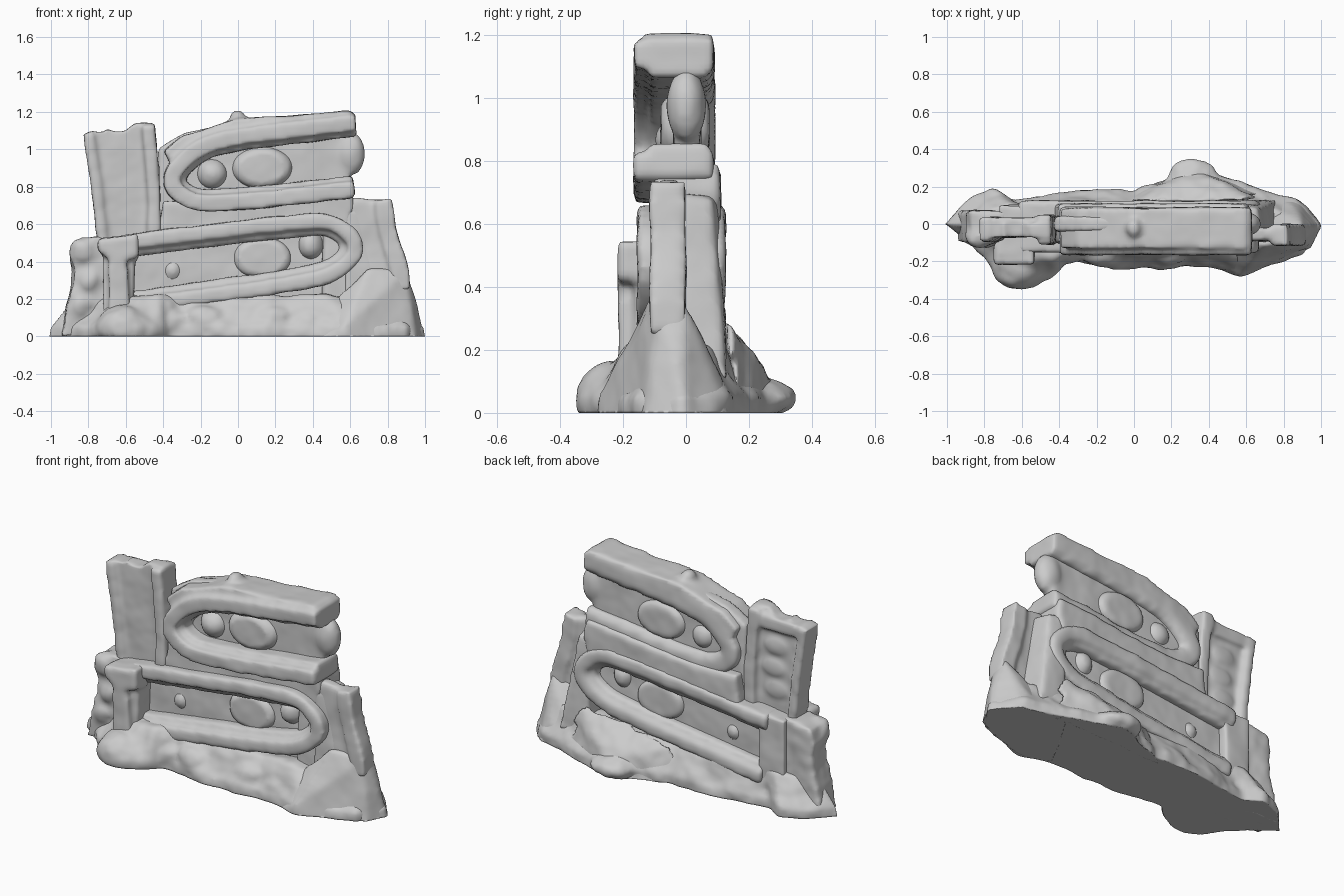
import bpy, bmesh
from mathutils import Vector, noise

cube = bpy.data.objects.get("Cube")
if cube:
    bpy.data.objects.remove(cube, do_unlink=True)

stone = bpy.data.materials.new("grey stone")
stone.use_nodes = True
GREY = (0.6, 0.6, 0.6, 1)
stone.diffuse_color = GREY
stone.node_tree.nodes["Principled BSDF"].inputs["Base Color"].default_value = GREY


def weather(name, bm, rough=0.006, soft=5, voxel=0.016):
    """Turn blocky geometry into worn stone: fuse, soften, roughen, flatten at the ground."""
    bmesh.ops.recalc_face_normals(bm, faces=bm.faces)
    mesh = bpy.data.meshes.new(name)
    bm.to_mesh(mesh)
    bm.free()
    obj = bpy.data.objects.new(name, mesh)
    bpy.context.collection.objects.link(obj)
    remesh = obj.modifiers.new("fuse", 'REMESH')
    remesh.mode = 'VOXEL'
    remesh.voxel_size = voxel
    smooth = obj.modifiers.new("soften", 'SMOOTH')
    smooth.iterations = soft
    smooth.factor = 0.5
    graph = bpy.context.evaluated_depsgraph_get()
    worn = bpy.data.meshes.new_from_object(obj.evaluated_get(graph))
    obj.modifiers.clear()
    # Roughen in bmesh, where the normals stay fixed while the vertices move
    bm = bmesh.new()
    bm.from_mesh(worn)
    for v in bm.verts:
        bump = noise.noise(v.co * 7) + 0.3 * noise.noise(v.co * 18)
        v.co += v.normal * (rough * bump)
        v.co.z = max(v.co.z, 0)
    for f in bm.faces:
        f.smooth = True
    bm.to_mesh(worn)
    bm.free()
    worn.materials.clear()
    worn.materials.append(stone)
    obj.data = worn
    bpy.data.meshes.remove(mesh)


def slab(bm, outline, y0, y1):
    """Front outline (x, z) given thickness along y."""
    front = [bm.verts.new((x, y0, z)) for x, z in outline]
    back = [bm.verts.new((x, y1, z)) for x, z in outline]
    bm.faces.new(front)
    bm.faces.new(back[::-1])
    n = len(outline)
    for i in range(n):
        j = (i + 1) % n
        bm.faces.new((front[i], back[i], back[j], front[j]))


def rounded(path, rounds=2):
    """Cut the corners of an open path."""
    pts = [Vector(p) for p in path]
    for _ in range(rounds):
        out = [pts[0]]
        for a, b in zip(pts, pts[1:]):
            out += [a.lerp(b, 0.25), a.lerp(b, 0.75)]
        pts = out + [pts[-1]]
    return pts


def band(bm, path, half, y0, y1, shift=0):
    """Bar with a box section that follows a rounded path in the front plane."""
    pts = rounded(path)
    left, right = [], []
    for i, p in enumerate(pts):
        d = (pts[min(i + 1, len(pts) - 1)] - pts[max(i - 1, 0)]).normalized()
        side = Vector((-d.y, d.x))
        left.append(p + side * (shift + half))
        right.append(p + side * (shift - half))
    slab(bm, left + right[::-1], y0, y1)


def hull(bm, points):
    verts = [bm.verts.new(p) for p in points]
    bmesh.ops.convex_hull(bm, input=verts)


def boulder(bm, centre, size):
    made = bmesh.ops.create_icosphere(bm, subdivisions=3, radius=1)
    for v in made["verts"]:
        v.co = Vector([a * b for a, b in zip(v.co, size)]) + Vector(centre)


# Rocky base: footprint stepped inward as it rises
footprint = [(-1.01, 0), (-.86, .15), (-.76, .19), (-.64, .13), (-.2, .19), (0, .17), (.2, .25),
             (.32, .3), (.5, .25), (.7, .18), (.87, .13), (1.01, -.01), (.9, -.16), (.57, -.27),
             (.4, -.23), (0, -.24), (-.35, -.21), (-.47, -.3), (-.6, -.33), (-.72, -.28), (-.8, -.18)]
bm = bmesh.new()
rings = []
for z, sx, sy in [(-.03, 1, 1), (.05, 1, 1), (.1, .95, .84), (.17, .9, .7), (.22, .87, .56)]:
    rings.append([bm.verts.new((x * sx, y * sy, z)) for x, y in footprint])
for low, high in zip(rings, rings[1:]):
    for i in range(len(low)):
        j = (i + 1) % len(low)
        bm.faces.new((low[i], low[j], high[j], high[i]))
bm.faces.new(rings[0])
bm.faces.new(rings[-1])
boulder(bm, (-.6, -.2, .04), (.17, .15, .13))
boulder(bm, (.32, .25, .05), (.14, .1, .06))
for i in range(5):
    boulder(bm, (-.35 + i * .18, -.15, .06 + .03 * (i % 2)), (.12, .07, .08))
weather("rocky_base", bm, rough=0.018)

# Sloped rock masses leaning on the wall
bm = bmesh.new()
hull(bm, [(.38, -.22, -.03), (.57, -.29, -.03), (.57, -.28, .05), (.95, -.13, -.03), (1.01, 0, -.03),
          (.88, .14, -.03), (.6, .17, -.03), (.47, -.14, .16), (.7, -.11, .37), (.9, -.09, .35),
          (.9, 0, .35), (.97, -.03, .14), (.84, .11, .12)])
weather("right_buttress", bm)
bm = bmesh.new()
hull(bm, [(-.1, .13, -.03), (.2, .26, -.03), (.32, .32, -.03), (.34, .29, .08), (.5, .25, -.03),
          (.7, .17, -.03), (.3, .19, .2), (0, .12, .2), (.34, .11, .27), (.62, .13, .3)])
weather("back_rock", bm, rough=0.015)

# Solid mass that fills in around the lower frame's point
bm = bmesh.new()
hull(bm, [(.57, -.1, .1), (.57, .13, .1), (.78, -.09, .1), (.76, .13, .1), (.57, -.1, .68), (.57, .1, .69),
          (.68, -.08, .7), (.66, .08, .68), (.73, -.08, .4), (.71, .1, .4)])
weather("point_backing", bm)

# Left end of the ruin
bm = bmesh.new()
slab(bm, [(-.95, 0), (-.91, .18), (-.88, .34), (-.9, .42), (-.88, .51), (-.7, .54), (-.58, .5), (-.55, 0)], -.1, .07)
for x, z in [(-.83, .45), (-.8, .3), (-.83, .16)]:
    boulder(bm, (x, -.06, z), (.08, .065, .08))
weather("left_end_wall", bm, rough=0.015)

# Right wing with a thick end rib
bm = bmesh.new()
slab(bm, [(.45, .05), (.45, .66), (.62, .74), (.8, .73), (.84, .55), (.9, .36), (.9, .05)], -.09, -.02)
band(bm, [(.78, .735), (.8, .55), (.87, .36), (.88, .25)], .045, -.115, 0)
weather("right_wing", bm)

# Recessed panels and the band of wall between the two frames
bm = bmesh.new()
slab(bm, [(-.6, .12), (-.6, .5), (.4, .62), (.62, .48), (.4, .1)], -.05, .05)
weather("lower_panel", bm)
bm = bmesh.new()
slab(bm, [(-.43, .55), (-.43, 1.0), (-.28, 1.09), (0, 1.15), (.58, 1.17), (.6, .7)], -.04, .045)
boulder(bm, (.6, 0, .98), (.08, .065, .12))
weather("upper_panel", bm)
bm = bmesh.new()
slab(bm, [(-.43, .53), (-.4, .72), (-.1, .72), (.6, .8), (.62, .7), (.58, .56), (.38, .6)], -.1, .11)
weather("middle_wall", bm)

# Pointed frames: a proud outer rim with a lower inner step
lower = [(-.62, .5), (.36, .62), (.53, .61), (.66, .48), (.55, .35), (.38, .29), (-.58, .16)]
bm = bmesh.new()
band(bm, lower, .042, -.155, .125)
band(bm, lower, .04, -.11, .095, shift=-.04)
weather("lower_frame", bm, soft=4)

upper = [(.63, 1.14), (-.02, 1.07), (-.24, 1.0), (-.39, .83), (-.25, .71), (-.05, .71), (.62, .785)]
bm = bmesh.new()
band(bm, upper, .045, -.165, .09)
band(bm, upper, .04, -.115, .07, shift=.035)
slab(bm, [(-.36, .92), (-.4, .99), (-.3, 1.07), (-.2, 1.1), (0, 1.165), (.3, 1.18), (.6, 1.205),
          (.63, 1.12), (0, 1.07), (-.2, 1.02)], -.13, .085)
boulder(bm, (0, -.02, 1.17), (.04, .05, .04))
weather("upper_frame", bm, soft=4)

# Column and beam at the left of the lower frame
bm = bmesh.new()
slab(bm, [(-.72, .05), (-.72, .53), (-.53, .55), (-.55, .4), (-.56, .05)], -.16, .1)
slab(bm, [(-.75, .46), (-.75, .52), (-.53, .55), (-.53, .42), (-.68, .4)], -.22, -.1)
slab(bm, [(-.69, .1), (-.69, .45), (-.6, .45), (-.57, .1)], -.215, -.1)
weather("left_column", bm, soft=3)

# Broken tower: thin panel between two rims
bm = bmesh.new()
slab(bm, [(-.73, .48), (-.82, 1.08), (-.78, 1.1), (-.72, 1.08), (-.7, 1.11), (-.62, 1.09), (-.55, 1.14),
          (-.46, 1.14), (-.42, .9), (-.42, .48)], -.07, .005)
band(bm, [(-.72, .48), (-.75, .75), (-.8, 1.09)], .028, -.095, .04)
band(bm, [(-.45, .48), (-.45, .8), (-.48, 1.13)], .035, -.11, .05)
slab(bm, [(-.78, 1.02), (-.78, 1.09), (-.46, 1.11), (-.46, 1.02)], -.07, .035)
for i in range(3):
    boulder(bm, (-.61 + .02 * (i % 2), 0, .66 + .13 * i), (.09, .022, .06))
weather("broken_tower", bm, soft=4, voxel=0.014)

# Carved bosses that show on both sides of the panels; ovals are flat-faced
bosses = {
    "lower_oval": ((.13, 0, .42), (.165, .15, .12)),
    "lower_knob": ((.39, -.01, .49), (.075, .1, .085)),
    "lower_stud": ((-.35, 0, .35), (.06, .068, .07)),
    "upper_oval": ((.13, 0, .9), (.17, .13, .12)),
    "upper_knob": ((-.14, -.01, .87), (.085, .09, .085)),
}
for name, (centre, size) in bosses.items():
    bm = bmesh.new()
    boulder(bm, centre, size)
    if name.endswith("oval"):
        for v in bm.verts:
            v.co.y = max(-.08, min(.075, v.co.y))
    weather(name, bm, soft=2)
